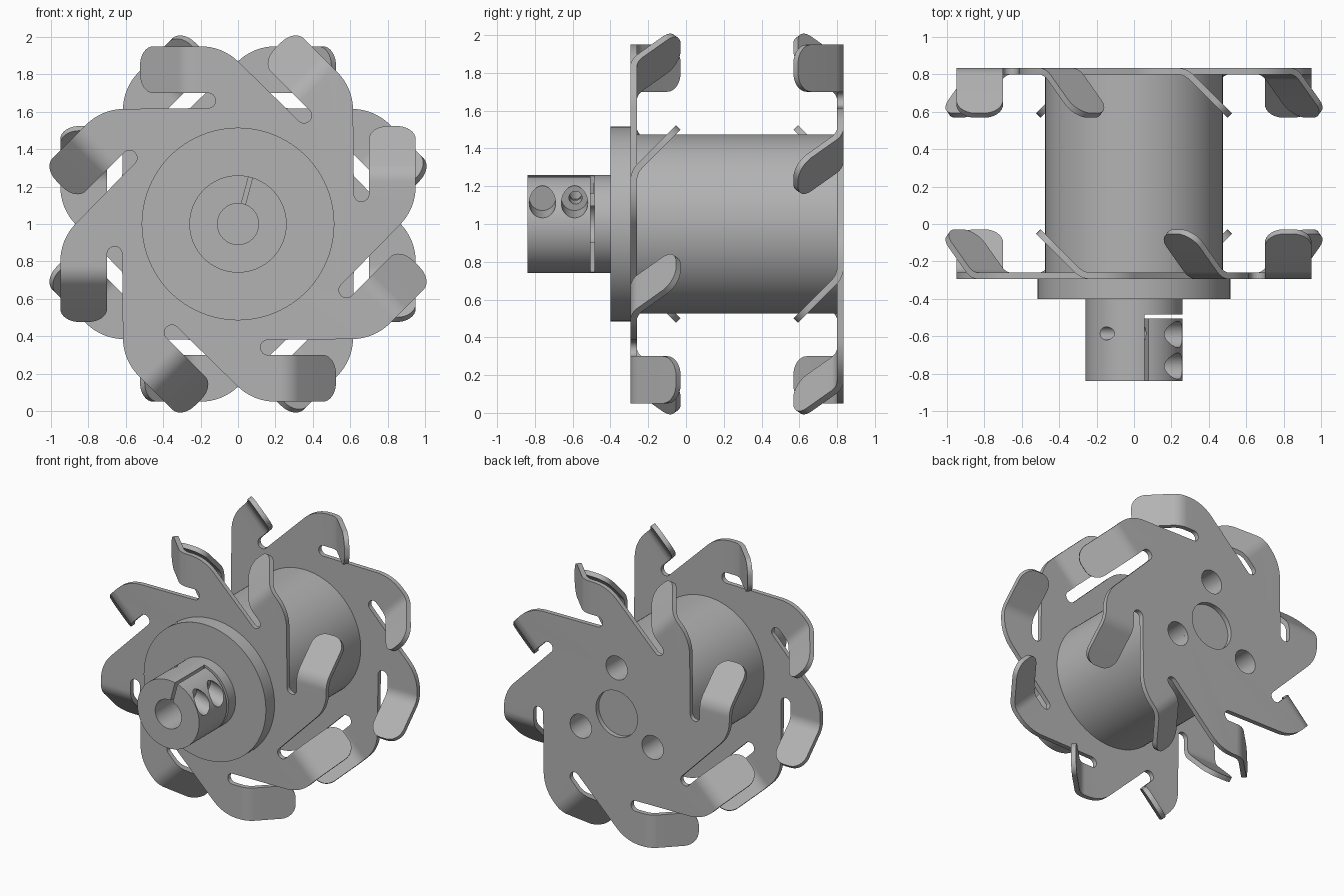
import bpy, bmesh
from math import sin, cos, pi, radians
from mathutils import Matrix, Vector

cube = bpy.data.objects.get("Cube")
if cube:
    bpy.data.objects.remove(cube, do_unlink=True)

steel = bpy.data.materials.new("steel_grey")
steel.use_nodes = True
GREY = (0.45, 0.45, 0.45, 1)
steel.diffuse_color = GREY
steel.node_tree.nodes["Principled BSDF"].inputs["Base Color"].default_value = GREY

AXIS_Z = 1.0      # height of the wheel axle
THICK = 0.035     # sheet thickness


def to_object(name, bm):
    mesh = bpy.data.meshes.new(name)
    bm.to_mesh(mesh)
    bm.free()
    mesh.materials.append(steel)
    ob = bpy.data.objects.new(name, mesh)
    bpy.context.collection.objects.link(ob)
    return ob


def rod(name, radius, start, end, segments=72):
    """Solid cylinder between two points."""
    a, b = Vector(start), Vector(end)
    turn = (b - a).to_track_quat('Z', 'Y').to_matrix().to_4x4()
    bm = bmesh.new()
    bmesh.ops.create_cone(bm, cap_ends=True, segments=segments, radius1=radius,
                          radius2=radius, depth=(b - a).length,
                          matrix=Matrix.Translation((a + b) / 2) @ turn)
    return to_object(name, bm)


def box(name, low, high, turn=Matrix()):
    """Box between two corners, turned about the axle."""
    low, high = Vector(low), Vector(high)
    bm = bmesh.new()
    bmesh.ops.create_cube(bm, size=1)
    bmesh.ops.scale(bm, vec=high - low, verts=bm.verts)
    bmesh.ops.translate(bm, vec=(low + high) / 2, verts=bm.verts)
    bmesh.ops.transform(bm, matrix=Matrix.Translation((0, 0, AXIS_Z)) @ turn, verts=bm.verts)
    return to_object(name, bm)


def apply(ob, mod):
    bpy.context.view_layer.objects.active = ob
    bpy.ops.object.modifier_apply(modifier=mod.name)


def cut(ob, cutters):
    for cutter in cutters:
        mod = ob.modifiers.new("cut", 'BOOLEAN')
        mod.operation = 'DIFFERENCE'
        mod.solver = 'EXACT'
        mod.object = cutter
        apply(ob, mod)
        bpy.data.objects.remove(cutter, do_unlink=True)


def smooth(ob):
    bpy.ops.object.select_all(action='DESELECT')
    ob.select_set(True)
    bpy.context.view_layer.objects.active = ob
    bpy.ops.object.shade_smooth_by_angle(angle=radians(30))


# Sheet plate: inner and outer tab edges, bend start and bend radius
IN, OUT, BEND, R = 0.70, 0.95, 0.225, 0.12


def sector_outline():
    """Flat outline of one eighth: outer curve, tab root, slot end."""
    pts = []
    curve = 0.29
    for i in range(9):
        a = radians(-43.6) * (1 - i / 8)
        pts.append((OUT - curve + curve * cos(a), 0.2 + curve * sin(a)))
    pts += [(OUT, BEND), (IN, BEND)]
    for i in range(13):
        a = -pi * i / 12
        pts.append((0.66 + 0.04 * cos(a), 0.16 + 0.04 * sin(a)))
    return pts


def tab_rows():
    """Rows (inset, height, depth) along the bent tab with a rounded end."""
    rows = []
    for i in range(9):
        a = pi / 4 * i / 8
        rows.append((0, BEND + R * sin(a), R * (1 - cos(a))))
    _, h, d = rows[-1]
    length, corner = 0.285, 0.10
    for i in range(9):
        a = pi / 2 * i / 8
        s = (length - corner + corner * sin(a)) * cos(pi / 4)
        rows.append((corner * (1 - cos(a)), h + s, d + s))
    return rows


def sheet_plate(name, y, turn):
    bm = bmesh.new()
    outline = []
    for k in range(8):
        spin = Matrix.Rotation(-k * pi / 4, 4, 'Y')
        outline += [bm.verts.new(spin @ Vector((x, 0, z))) for x, z in sector_outline()]
        last = None
        for inset, h, d in tab_rows():
            row = [bm.verts.new(spin @ Vector((x, d, h)))
                   for x in (IN + inset, OUT - inset)]
            if last:
                bm.faces.new((last[0], last[1], row[1], row[0]))
            last = row
    bm.faces.new(outline)
    bmesh.ops.remove_doubles(bm, verts=bm.verts, dist=0.0005)
    bmesh.ops.recalc_face_normals(bm, faces=bm.faces)
    bmesh.ops.transform(bm, verts=bm.verts, matrix=Matrix.Translation((0, y, AXIS_Z))
                        @ Matrix.Rotation(turn, 4, 'Z'))
    ob = to_object(name, bm)
    solid = ob.modifiers.new("sheet", 'SOLIDIFY')
    solid.thickness = THICK
    solid.offset = 0
    apply(ob, solid)
    cut(ob, [rod("centre_cutter", 0.175, (0, y - 0.1, AXIS_Z), (0, y + 0.1, AXIS_Z))]
        + screw_cutters(y - 0.1, y + 0.1))
    smooth(ob)


def screw_cutters(y0, y1):
    """Three mounting holes around the axle."""
    cutters = []
    for k in range(3):
        a = pi / 2 + k * 2 * pi / 3
        x, z = 0.35 * cos(a), AXIS_Z + 0.35 * sin(a)
        cutters.append(rod("screw_cutter", 0.09, (x, y0, z), (x, y1, z), 40))
    return cutters


sheet_plate("front_plate", -0.2775, 0)
sheet_plate("back_plate", 0.8175, pi)

# Central drum with screw holes in its back end
drum = rod("drum", 0.475, (0, -0.26, AXIS_Z), (0, 0.80, AXIS_Z), 96)
cut(drum, screw_cutters(0.45, 0.9))
smooth(drum)

# Flange between the hub and the front plate
smooth(rod("hub_flange", 0.515, (0, -0.40, AXIS_Z), (0, -0.295, AXIS_Z), 96))

# Clamping hub: bore, cross slit, radial slit and clamp screw holes
hub = rod("clamp_hub", 0.26, (0, -0.84, AXIS_Z), (0, -0.40, AXIS_Z), 96)
tilt = Matrix.Rotation(radians(15), 4, 'Y')


def tilted(s, y, t):
    return Matrix.Translation((0, 0, AXIS_Z)) @ tilt @ Vector((s, y, t))


cutters = [rod("bore_cutter", 0.11, (0, -0.9, AXIS_Z), (0, -0.41, AXIS_Z)),
           box("cross_slit", (0.055, -0.505, -0.4), (0.4, -0.485, 0.4)),
           box("radial_slit", (-0.011, -0.9, 0.05), (0.011, -0.49, 0.4), tilt)]
for y in (-0.76, -0.59):
    cutters.append(rod("counterbore", 0.07, tilted(0.09, y, 0.168), tilted(0.5, y, 0.168), 40))
cutters.append(rod("thread_hole", 0.035, tilted(-0.5, -0.585, 0.168),
                   tilted(0.12, -0.585, 0.168), 32))
cut(hub, cutters)
smooth(hub)
